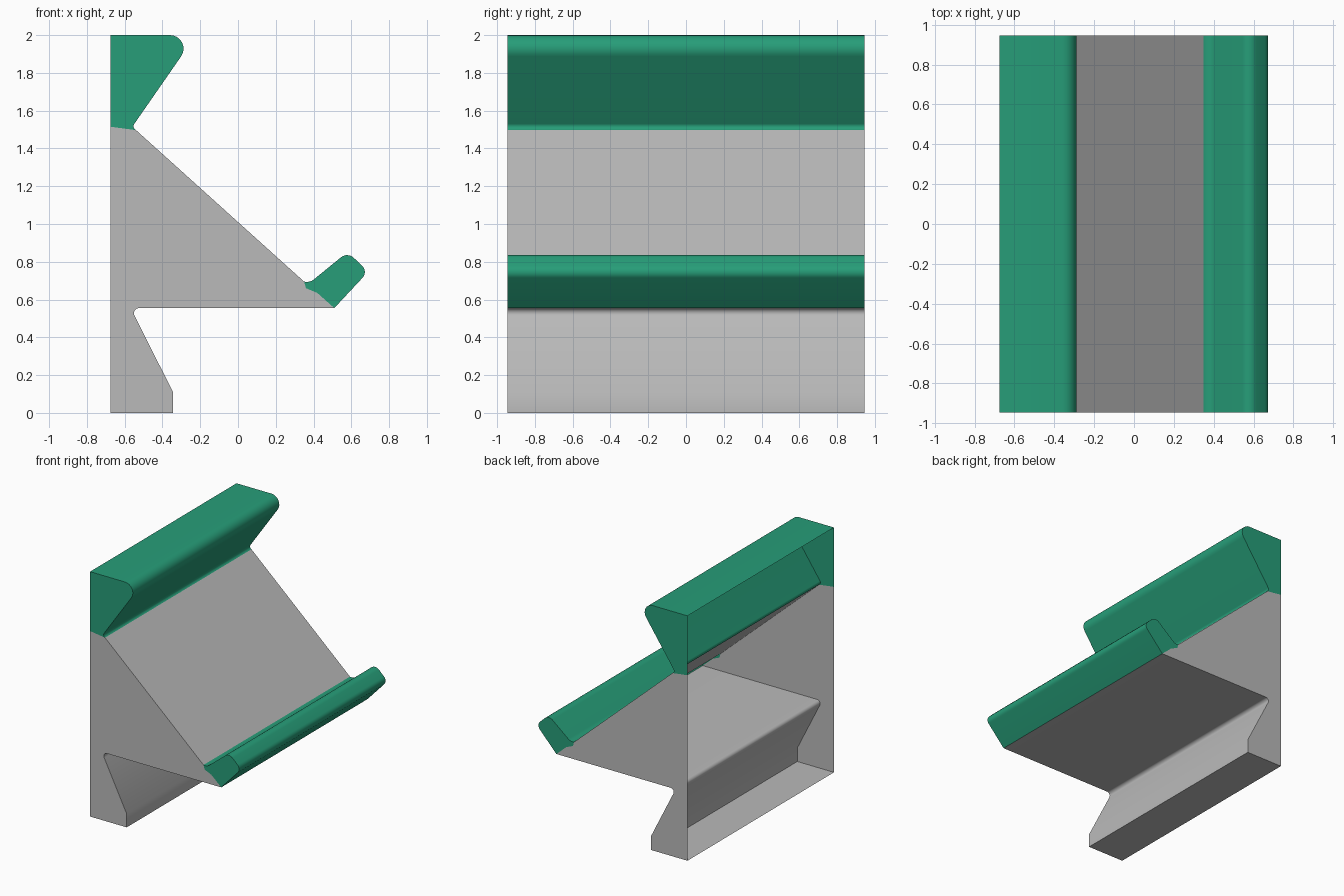
import bpy
import math
from mathutils import Vector

cube = bpy.data.objects.get("Cube")
if cube:
    bpy.data.objects.remove(cube, do_unlink=True)

HALF = 0.945      # half of the rack's length along y
BACK = -0.675     # open rear plane


def material(name, rgb):
    mat = bpy.data.materials.new(name)
    mat.use_nodes = True
    mat.diffuse_color = (*rgb, 1)
    mat.node_tree.nodes["Principled BSDF"].inputs["Base Color"].default_value = (*rgb, 1)
    return mat


def rounded(path, steps=8):
    """Round each corner given as (x, z, tangent length)."""
    out = []
    for i, p in enumerate(path):
        here = Vector(p[:2])
        if len(p) == 2:
            out.append(here)
            continue
        before, after = Vector(path[i - 1][:2]), Vector(path[i + 1][:2])
        u, v = (before - here).normalized(), (after - here).normalized()
        start, end = here + u * p[2], here + v * p[2]
        half = u.angle(v) / 2
        centre = here + (u + v).normalized() * p[2] / math.cos(half)
        a, b = start - centre, end - centre
        sweep = a.angle(b)
        for k in range(steps + 1):
            t = k / steps
            out.append(centre + (a * math.sin((1 - t) * sweep)
                                 + b * math.sin(t * sweep)) / math.sin(sweep))
    return out


def shell(name, paths, mat):
    """Sweep each path along y and close both ends with the joined outline."""
    front, walls = [], []
    for path in paths:
        pts = rounded(path)
        first = len(front)
        front += pts
        walls += [(i, i + 1) for i in range(first, len(front) - 1)]
    n = len(front)
    verts = [(p.x, y, p.y) for y in (-HALF, HALF) for p in front]
    faces = [(b, a, a + n, b + n) for a, b in walls]
    faces += [tuple(range(n)), tuple(reversed(range(n, 2 * n)))]
    mesh = bpy.data.meshes.new(name)
    mesh.from_pydata(verts, [], faces)
    mesh.materials.append(mat)
    mesh.shade_smooth()
    mesh.set_sharp_from_angle(angle=math.radians(32))
    obj = bpy.data.objects.new(name, mesh)
    bpy.context.collection.objects.link(obj)
    return obj


grey = material("grey", (0.49, 0.49, 0.49))
green = material("green", (0.02, 0.34, 0.19))

# Points where the colours meet
lip_low, lip_high = (0.51, 0.555), (0.35, 0.695)
lip_cut = [(0.42, 0.635), (0.36, 0.66)]
top_cut, top_back = (-0.54, 1.497), (BACK, 1.515)

# Wedge body with its foot, underside and sloping rest
shell("body", [
    [(BACK, 0), (-0.344, 0), (-0.344, 0.11), (-0.568, 0.555, 0.045), lip_low],
    lip_cut[:1], lip_cut[1:],
    [lip_high, top_cut],
    [top_back],
], grey)

# Raised lip at the foot of the slope
shell("lower_lip", [
    [lip_low, (0.69, 0.748, 0.045), (0.58, 0.852, 0.045),
     (0.38, 0.689, 0.028), lip_high],
    lip_cut[1:], lip_cut[:1],
], green)

# Overhanging top rail
shell("top_rail", [
    [top_cut, (-0.563, 1.51, 0.025), (-0.223, 2, 0.137), (BACK, 2)],
    [top_back],
], green)
